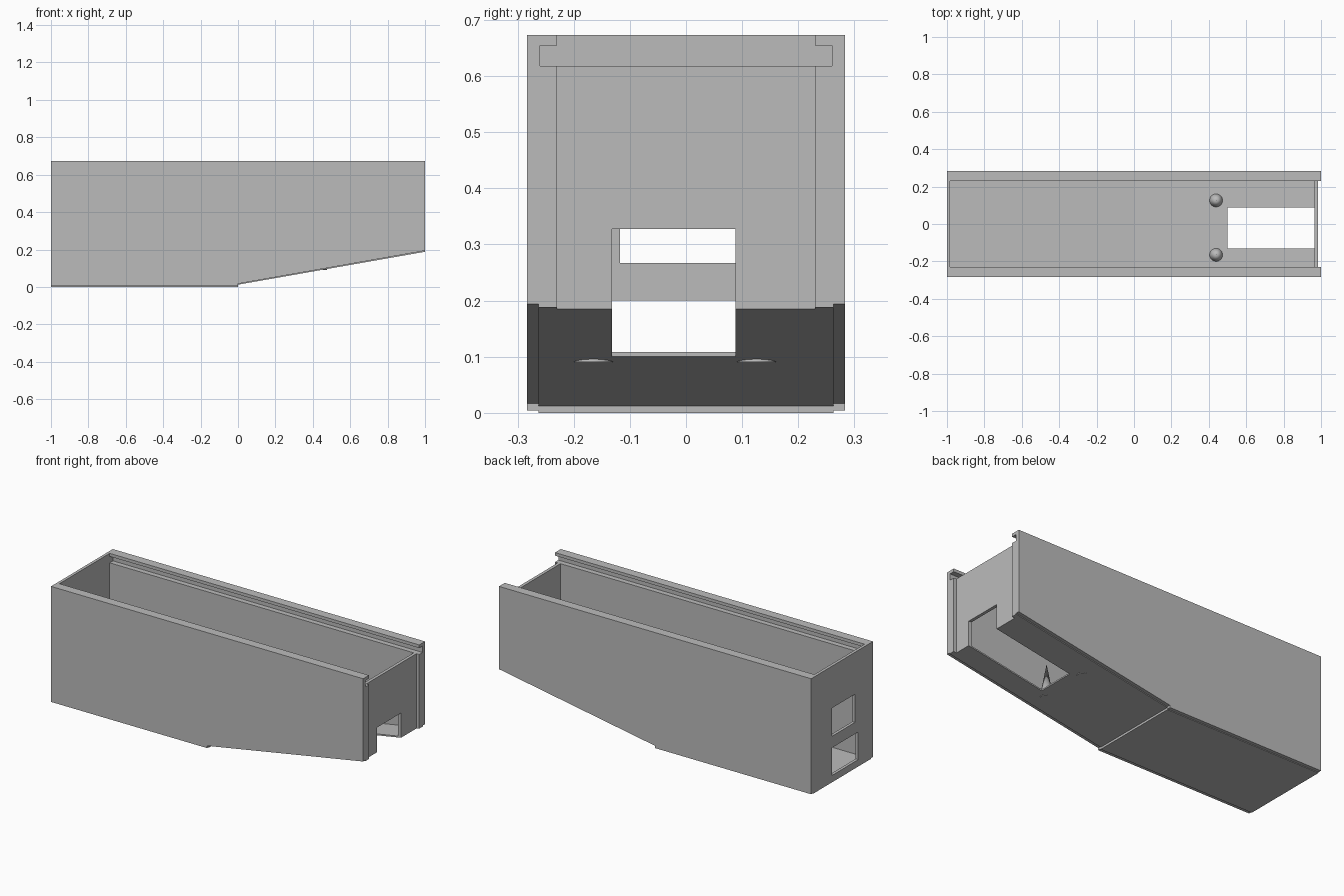
import bpy, bmesh

cube = bpy.data.objects.get("Cube")
if cube:
    bpy.data.objects.remove(cube, do_unlink=True)

GREY = (0.5, 0.5, 0.5, 1)
grey = bpy.data.materials.new("plain_grey")
grey.use_nodes = True
grey.diffuse_color = GREY
grey.node_tree.nodes["Principled BSDF"].inputs["Base Color"].default_value = GREY


def add_object(name, bm):
    bmesh.ops.recalc_face_normals(bm, faces=bm.faces)
    mesh = bpy.data.meshes.new(name)
    bm.to_mesh(mesh)
    bm.free()
    mesh.materials.append(grey)
    obj = bpy.data.objects.new(name, mesh)
    bpy.context.collection.objects.link(obj)
    return obj


def prism(name, profile, y0, y1):
    """Extrude an x-z profile from y0 to y1."""
    bm = bmesh.new()
    face = bm.faces.new([bm.verts.new((x, y0, z)) for x, z in profile])
    out = bmesh.ops.extrude_face_region(bm, geom=[face])
    verts = [v for v in out["geom"] if isinstance(v, bmesh.types.BMVert)]
    bmesh.ops.translate(bm, verts=verts, vec=(0, y1 - y0, 0))
    return add_object(name, bm)


def block(name, x0, x1, y0, y1, z0, z1):
    return prism(name, [(x0, z0), (x1, z0), (x1, z1), (x0, z1)], y0, y1)


def carve(obj, cutters):
    """Subtract every cutter, then remove the cutters."""
    for cutter in cutters:
        cutter.hide_render = True
        mod = obj.modifiers.new(cutter.name, "BOOLEAN")
        mod.operation = "DIFFERENCE"
        mod.solver = "EXACT"
        mod.object = cutter
    graph = bpy.context.evaluated_depsgraph_get()
    mesh = bpy.data.meshes.new_from_object(obj.evaluated_get(graph))
    obj.modifiers.clear()
    obj.data = mesh
    for cutter in cutters:
        bpy.data.objects.remove(cutter, do_unlink=True)


# Main sizes
HALF_W, INNER_W, GROOVE_W = 0.283, 0.23, 0.26
TOP, LEDGE, LIP = 0.673, 0.618, 0.655
BACK_IN, END_IN, END_OUT = -0.983, 0.965, 0.983
FAR = 1.2

# Outer shell: flat base, small step, then a rising underside
body = prism("box_body", [(-1, 0), (0, 0), (0, 0.012), (1, 0.188),
                          (1, TOP), (-1, TOP)], -HALF_W, HALF_W)

cutters = [
    # Hollow interior, open at the top and above the low end wall
    prism("cavity", [(BACK_IN, 0.02), (0, 0.02), (END_IN, 0.19), (END_IN, LEDGE),
                     (FAR, LEDGE), (FAR, 1), (BACK_IN, 1)], -INNER_W, INNER_W),
    # Groove for a sliding lid
    block("lid_groove", BACK_IN, FAR, -GROOVE_W, GROOVE_W, LEDGE, LIP),
    # End wall set back between the side walls
    block("end_recess", END_OUT, FAR, -INNER_W, INNER_W, -1, 1),
    # Opening through the sloped floor and the end wall
    block("floor_opening", 0.5, FAR, -0.132, 0.088, -1, 0.328),
    # Two windows in the opposite wall
    block("upper_window", -FAR, -0.9, -0.118, 0.093, 0.267, 0.43),
    block("lower_window", -FAR, -0.9, -0.148, 0.093, 0.04, 0.2),
]
# Slightly raised lower edges along both side walls
for y0, y1 in ((0.263, 0.4), (-0.4, -0.263)):
    cutters.append(prism("edge_step", [(-FAR, -1), (FAR, -1), (FAR, 0.229),
                                       (0, 0.017), (0, 0.004), (-FAR, 0.004)], y0, y1))
carve(body, cutters)

# Pointed pegs standing on the sloped floor
for side, y in (("left", 0.126), ("right", -0.165)):
    bm = bmesh.new()
    bmesh.ops.create_cone(bm, cap_ends=True, segments=32, radius1=0.036,
                          radius2=0, depth=0.2)
    peg = add_object(side + "_peg", bm)
    peg.location = (0.44, y, 0.191)
    bpy.ops.object.select_all(action="DESELECT")
    peg.select_set(True)
    bpy.context.view_layer.objects.active = peg
    bpy.ops.object.shade_smooth_by_angle()
